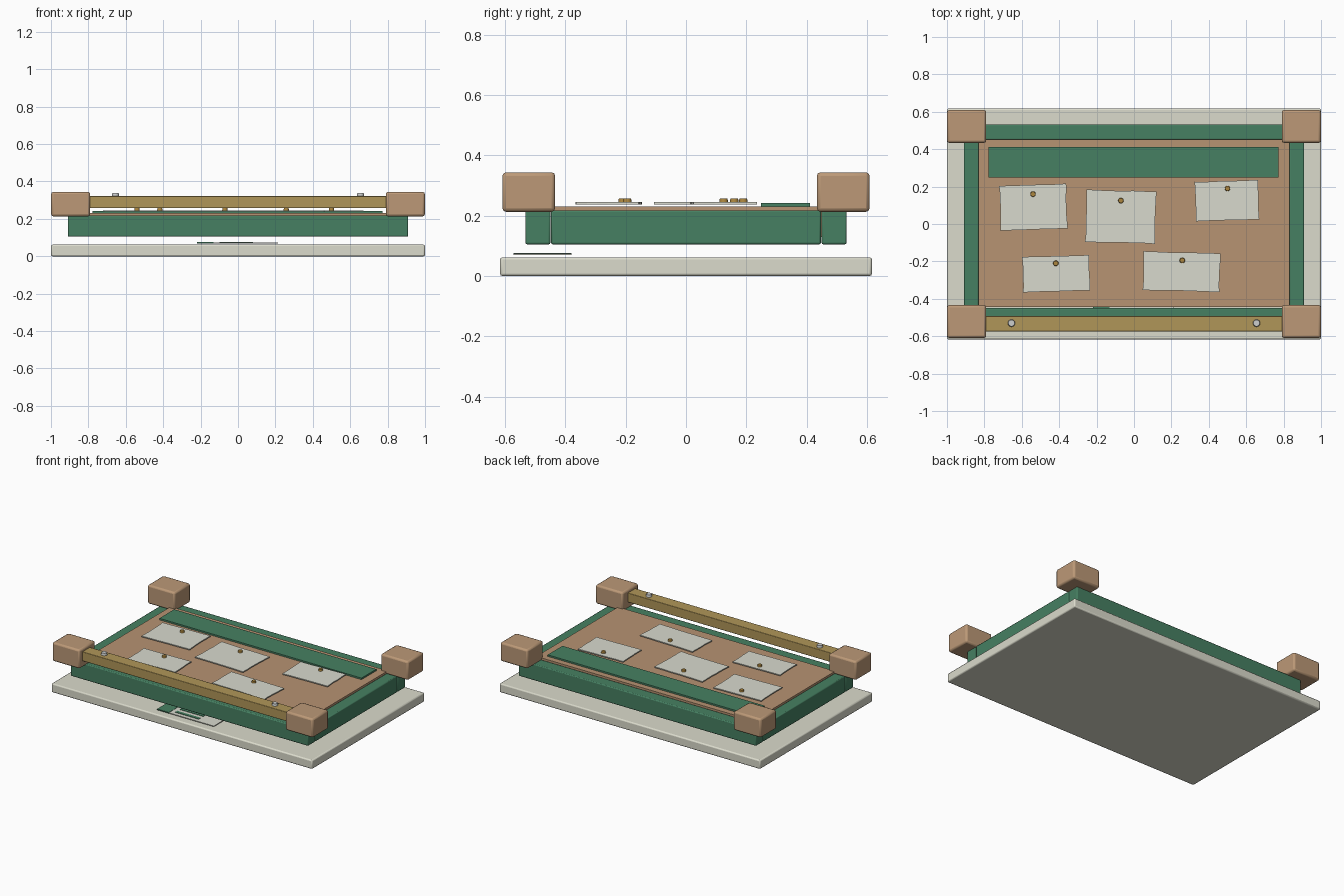
import bpy, bmesh, math, random
from mathutils import Matrix, Vector

if "Cube" in bpy.data.objects:
    bpy.data.objects.remove(bpy.data.objects["Cube"])

random.seed(4)


def material(name, r, g, b):
    """Flat material from display colour values, stored as linear."""
    m = bpy.data.materials.new(name)
    lin = [((c / 255 + 0.055) / 1.055) ** 2.4 for c in (r, g, b)]
    m.diffuse_color = (*lin, 1)
    m.use_nodes = True
    m.node_tree.nodes["Principled BSDF"].inputs["Base Color"].default_value = m.diffuse_color
    return m


STONE = material("pale_stone", 219, 219, 204)
GREEN = material("green_paint", 70, 128, 98)
CORK = material("cork", 183, 147, 114)
WOOD = material("tan_wood", 188, 153, 119)
GOLD = material("old_gold", 176, 150, 88)
PAPER = material("paper", 217, 218, 206)
BRASS = material("brass", 172, 134, 62)
STEEL = material("steel", 205, 207, 206)


def finish(bm, name, mat, bevel=0.0, smooth=False):
    bmesh.ops.recalc_face_normals(bm, faces=bm.faces)
    me = bpy.data.meshes.new(name)
    bm.to_mesh(me)
    bm.free()
    ob = bpy.data.objects.new(name, me)
    bpy.context.collection.objects.link(ob)
    me.materials.append(mat)
    if bevel:
        mod = ob.modifiers.new("soft_edges", 'BEVEL')
        mod.width = bevel
        mod.segments = 2
    if bevel or smooth:
        bpy.ops.object.select_all(action='DESELECT')
        ob.select_set(True)
        bpy.context.view_layer.objects.active = ob
        bpy.ops.object.shade_smooth_by_angle(angle=math.radians(35))
    return ob


def box(name, x, y, z, mat, bevel=0.0):
    """Box from (min, max) pairs on each axis."""
    bm = bmesh.new()
    bmesh.ops.create_cube(bm, size=1)
    for v in bm.verts:
        for i, (lo, hi) in enumerate((x, y, z)):
            v.co[i] = hi if v.co[i] > 0 else lo
    return finish(bm, name, mat, bevel)


def stud(name, x, y, z0, z1, radius, mat):
    """Short round head with a slightly narrower top."""
    bm = bmesh.new()
    bmesh.ops.create_cone(bm, cap_ends=True, segments=16, radius1=radius,
                          radius2=radius * 0.85, depth=z1 - z0,
                          matrix=Matrix.Translation((x, y, (z0 + z1) / 2)))
    return finish(bm, name, mat, smooth=True)


def note(name, x, y, w, h, tilt):
    """Thin sheet with lightly worn edges."""
    corners = [Vector((sx * w / 2, sy * h / 2, 0))
               for sx, sy in ((-1, -1), (1, -1), (1, 1), (-1, 1))]
    rot = Matrix.Rotation(math.radians(tilt), 3, 'Z')
    bm = bmesh.new()
    ring = []
    for i, a in enumerate(corners):
        b = corners[(i + 1) % 4]
        for k in range(6):
            p = a.lerp(b, k / 6)
            if k:
                p *= 1 - random.uniform(0, 0.025)
            ring.append(bm.verts.new(rot @ p + Vector((x, y, 0.238))))
    face = bm.faces.new(ring)
    top = bmesh.ops.extrude_face_region(bm, geom=[face])["geom"]
    bmesh.ops.translate(bm, vec=(0, 0, 0.007),
                        verts=[g for g in top if isinstance(g, bmesh.types.BMVert)])
    return finish(bm, name, PAPER)


# Base slab
box("base_slab", (-1, 1), (-0.617, 0.617), (0, 0.062), STONE, 0.008)

# Frame bars and cork panel
FZ = (0.105, 0.218)
for s, side in ((-1, "front"), (1, "back")):
    box(side + "_frame_bar", (-0.91, 0.91), sorted((s * 0.45, s * 0.533)), FZ, GREEN, 0.006)
for s, side in ((-1, "left"), (1, "right")):
    box(side + "_frame_bar", sorted((s * 0.83, s * 0.91)), (-0.448, 0.448), FZ, GREEN, 0.006)
box("cork_panel", (-0.832, 0.832), (-0.445, 0.452), (0.13, 0.231), CORK)

# Corner blocks
for sx, xs in ((-1, "left"), (1, "right")):
    for sy, ys in ((-1, "front"), (1, "back")):
        box(f"{ys}_{xs}_corner_block", sorted((sx * 0.79, sx * 0.999)),
            sorted((sy * 0.434, sy * 0.609)), (0.213, 0.344), WOOD, 0.012)

# Front rail with screws
box("front_rail", (-0.8, 0.8), (-0.575, -0.492), (0.257, 0.321), GOLD, 0.003)
for s, side in ((-1, "left"), (1, "right")):
    stud(side + "_rail_screw", s * 0.655, -0.53, 0.319, 0.337, 0.02, STEEL)

# Header strip on the cork
box("header_strip", (-0.777, 0.773), (0.249, 0.411), (0.23, 0.242), GREEN)

# Pinned notes: centre, size, tilt, pin position
NOTES = [(-0.538, 0.09, 0.36, 0.24, 2, -0.54, 0.16),
         (-0.071, 0.039, 0.375, 0.282, -1.5, -0.07, 0.125),
         (0.497, 0.125, 0.34, 0.212, 1.7, 0.5, 0.19),
         (-0.417, -0.266, 0.36, 0.19, 1.6, -0.418, -0.21),
         (0.255, -0.255, 0.412, 0.208, -1.6, 0.258, -0.195)]
for i, (x, y, w, h, t, px, py) in enumerate(NOTES, 1):
    note(f"note_{i}", x, y, w, h, t)
    stud(f"note_pin_{i}", px, py, 0.243, 0.257, 0.015, BRASS)

# Small plate under the front edge with a green tab and bars
box("lower_plate", (-0.13, 0.215), (-0.572, -0.38), (0.069, 0.074), PAPER)
box("lower_plate_tab", (-0.22, -0.13), (-0.572, -0.38), (0.069, 0.076), GREEN)
for i in range(3):
    y = -0.545 + i * 0.05
    box(f"lower_plate_bar_{i + 1}", (-0.1, 0.08), (y, y + 0.022), (0.073, 0.077), GREEN)
